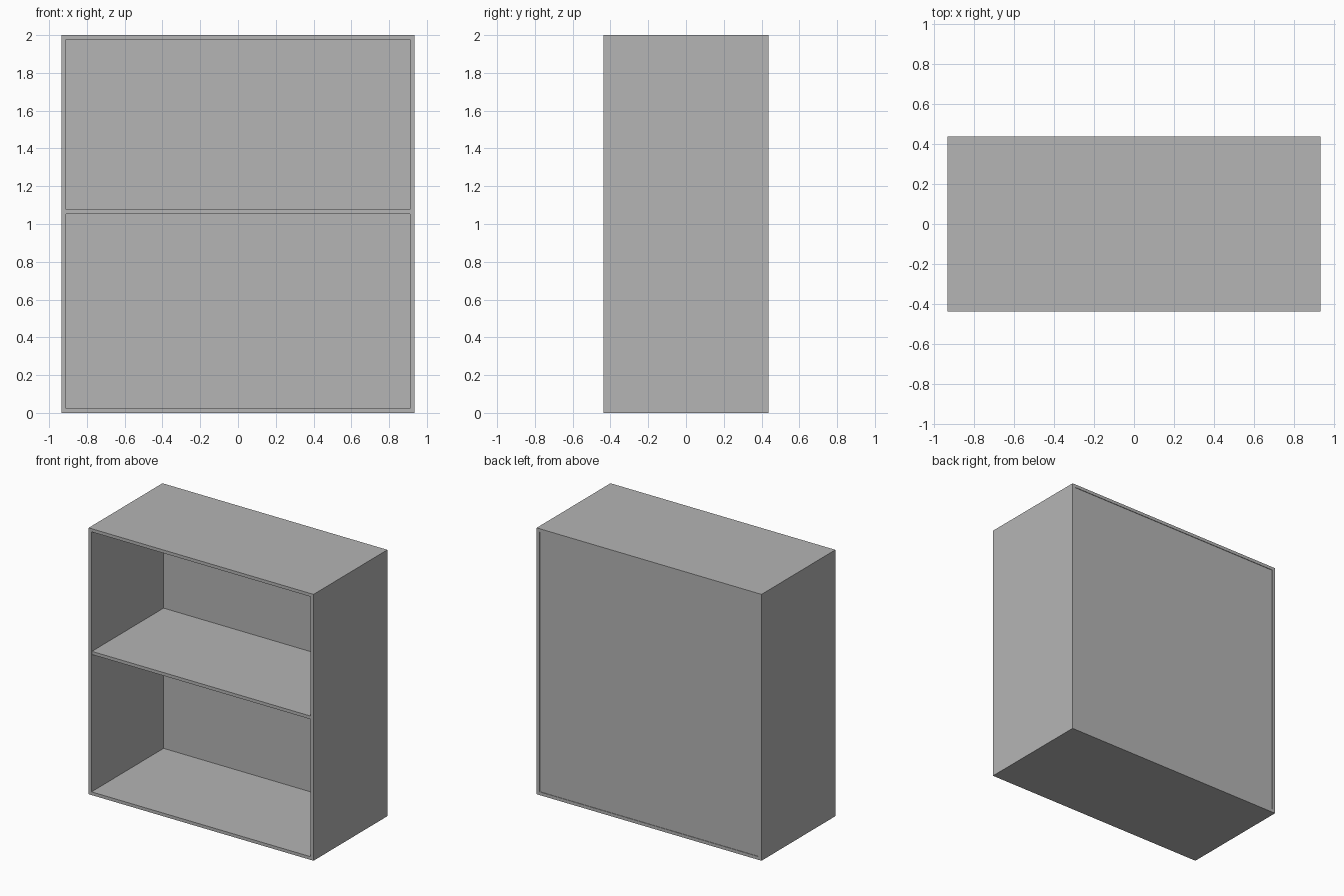
import bpy

if "Cube" in bpy.data.objects:
    bpy.data.objects.remove(bpy.data.objects["Cube"])

W, D, H = 1.868, 0.876, 2.0   # overall width, depth, height
T = 0.024                     # board thickness
BACK_IN, BACK_OUT = 0.417, 0.434

grey = bpy.data.materials.new("dark_grey")
grey.diffuse_color = (0.46, 0.46, 0.46, 1)
grey.use_nodes = True
grey.node_tree.nodes["Principled BSDF"].inputs["Base Color"].default_value = grey.diffuse_color


def board(name, x, y, z):
    """Axis-aligned board given as (min, max) ranges."""
    bpy.ops.mesh.primitive_cube_add(size=1, location=[(a + b) / 2 for a, b in (x, y, z)])
    ob = bpy.context.object
    ob.name = name
    ob.scale = [b - a for a, b in (x, y, z)]
    bpy.ops.object.transform_apply(location=False, rotation=False, scale=True)
    ob.data.materials.append(grey)
    return ob


hw, hd = W / 2, D / 2
inner = (-hw + T, hw - T)
depth = (-hd, hd)

# Full-height side panels
board("left_side", (-hw, -hw + T), depth, (0, H))
board("right_side", (hw - T, hw), depth, (0, H))

# Top and bottom boards between the sides
board("bottom_board", inner, depth, (0, T))
board("top_board", inner, depth, (H - T, H))

# Middle shelf, set back a touch from the front and reaching the back panel
board("shelf", inner, (-hd + 0.005, BACK_IN), (1.053, 1.053 + T))

# Thin back panel, slightly recessed
board("back_panel", inner, (BACK_IN, BACK_OUT), (T, H - T))
